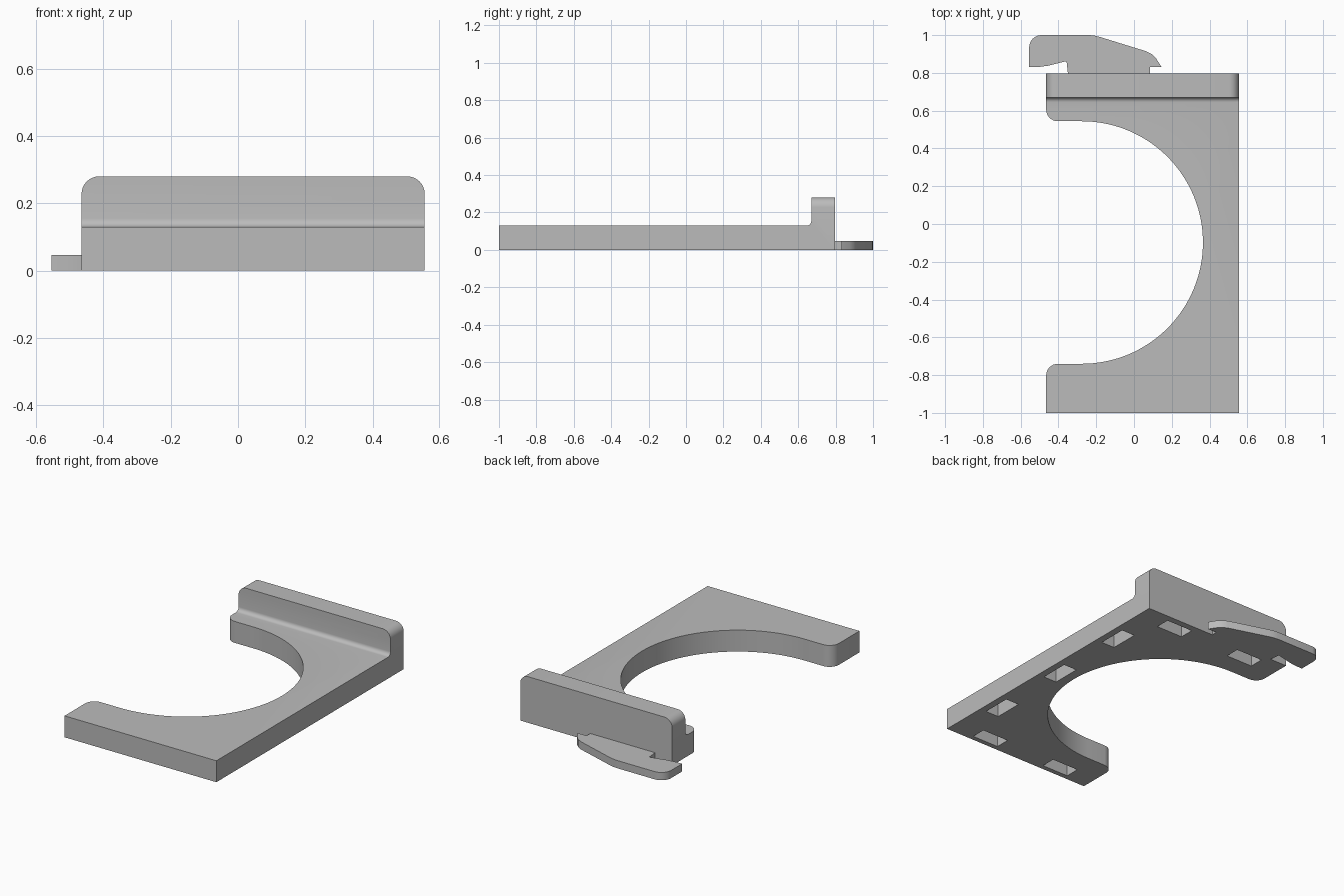
import bpy, bmesh
from math import cos, sin, radians
from mathutils import Matrix

cube = bpy.data.objects.get("Cube")
if cube:
    bpy.data.objects.remove(cube, do_unlink=True)

grey = bpy.data.materials.new("plain grey")
grey.use_nodes = True
COLOR = (0.5, 0.5, 0.5, 1)
grey.diffuse_color = COLOR
grey.node_tree.nodes["Principled BSDF"].inputs["Base Color"].default_value = COLOR


def arc(cx, cy, r, start, end, steps):
    angles = [radians(start + (end - start) * i / steps) for i in range(steps + 1)]
    return [(cx + r * cos(a), cy + r * sin(a)) for a in angles]


def make_object(name, bm):
    bmesh.ops.recalc_face_normals(bm, faces=bm.faces)
    mesh = bpy.data.meshes.new(name)
    bm.to_mesh(mesh)
    bm.free()
    mesh.materials.append(grey)
    obj = bpy.data.objects.new(name, mesh)
    bpy.context.collection.objects.link(obj)
    return obj


def extrude_outline(points, place, offset):
    """Make a solid from a 2D outline; place maps each point into space."""
    bm = bmesh.new()
    face = bm.faces.new([bm.verts.new(place(a, b)) for a, b in points])
    out = bmesh.ops.extrude_face_region(bm, geom=[face])
    moved = [v for v in out["geom"] if isinstance(v, bmesh.types.BMVert)]
    bmesh.ops.translate(bm, verts=moved, vec=offset)
    return bm


def activate(obj):
    bpy.ops.object.select_all(action="DESELECT")
    obj.select_set(True)
    bpy.context.view_layer.objects.active = obj


def cut(obj, cutter):
    cutter.hide_render = True
    mod = obj.modifiers.new("cut", "BOOLEAN")
    mod.operation = "DIFFERENCE"
    mod.solver = "EXACT"
    mod.object = cutter
    activate(obj)
    bpy.ops.object.modifier_apply(modifier=mod.name)
    bpy.data.objects.remove(cutter, do_unlink=True)


LEFT, RIGHT = -0.465, 0.555
BACK, TOP, WALL = 0.797, 0.13, 0.28

# Base plate and upright wall: one L profile with a filleted inner corner
profile = [(-1, 0), (BACK, 0), (BACK, WALL), (0.67, WALL)]
profile += arc(0.645, TOP + 0.025, 0.025, 0, -90, 6) + [(-1, TOP)]
bm = extrude_outline(profile, lambda y, z: (LEFT, y, z), (RIGHT - LEFT, 0, 0))
corners = [e for e in bm.edges
           if all(v.co.z > WALL - 0.001 for v in e.verts)
           and abs(e.verts[0].co.x - e.verts[1].co.x) < 0.001]
bmesh.ops.bevel(bm, geom=corners, offset=0.052, segments=8, profile=0.5, affect="EDGES")
bracket = make_object("bracket_body", bm)

# Round bay open at the side, with rounded prong tips
R, CY, TIP = 0.642, -0.098, 0.062
tip_x = LEFT + TIP
bay = [(-0.7, CY + R + TIP)]
bay += arc(tip_x, CY + R + TIP, TIP, 180, 270, 8)
bay += arc(-0.277, CY, R, 90, -90, 64)
bay += arc(tip_x, CY - R - TIP, TIP, 90, 180, 8)
bay += [(-0.7, CY - R - TIP)]
cut(bracket, make_object("bay_cutter", extrude_outline(
    bay, lambda x, y: (x, y, -0.1), (0, 0, 0.5))))

# Blind slots in the underside, following the outer edges
LONG, SHORT, DEPTH = 0.18, 0.09, 0.1
slots = [(x, y, LONG, SHORT) for x in (0.295, -0.225) for y in (-0.925, 0.712)]
slots += [(0.467, -0.1 + k * 0.515, SHORT, LONG) for k in (-1, 0, 1)]
bm = bmesh.new()
for x, y, sx, sy in slots:
    bmesh.ops.create_cube(bm, size=1, matrix=Matrix.Translation((x, y, 0))
                          @ Matrix.Diagonal((sx, sy, 2 * DEPTH, 1)))
cut(bracket, make_object("slot_cutter", bm))

# Hooked clip behind the wall
clip = [(-0.35, BACK), (0.085, BACK), (0.085, 0.832), (0.145, 0.832),
        (0.118, 0.875), (0.096, 0.898), (0.066, 0.914), (-0.18, 0.99),
        (-0.207, 0.997), (-0.235, 1)]
clip += arc(-0.49, 0.935, 0.065, 90, 180, 8)
clip += [(-0.555, 0.83), (-0.505, 0.831), (-0.455, 0.838), (-0.357, 0.862)]
hook = make_object("hook_clip", extrude_outline(
    clip, lambda x, y: (x, y, 0), (0, 0, 0.047)))

for obj in (bracket, hook):
    activate(obj)
    bpy.ops.object.shade_smooth_by_angle(angle=radians(30))
